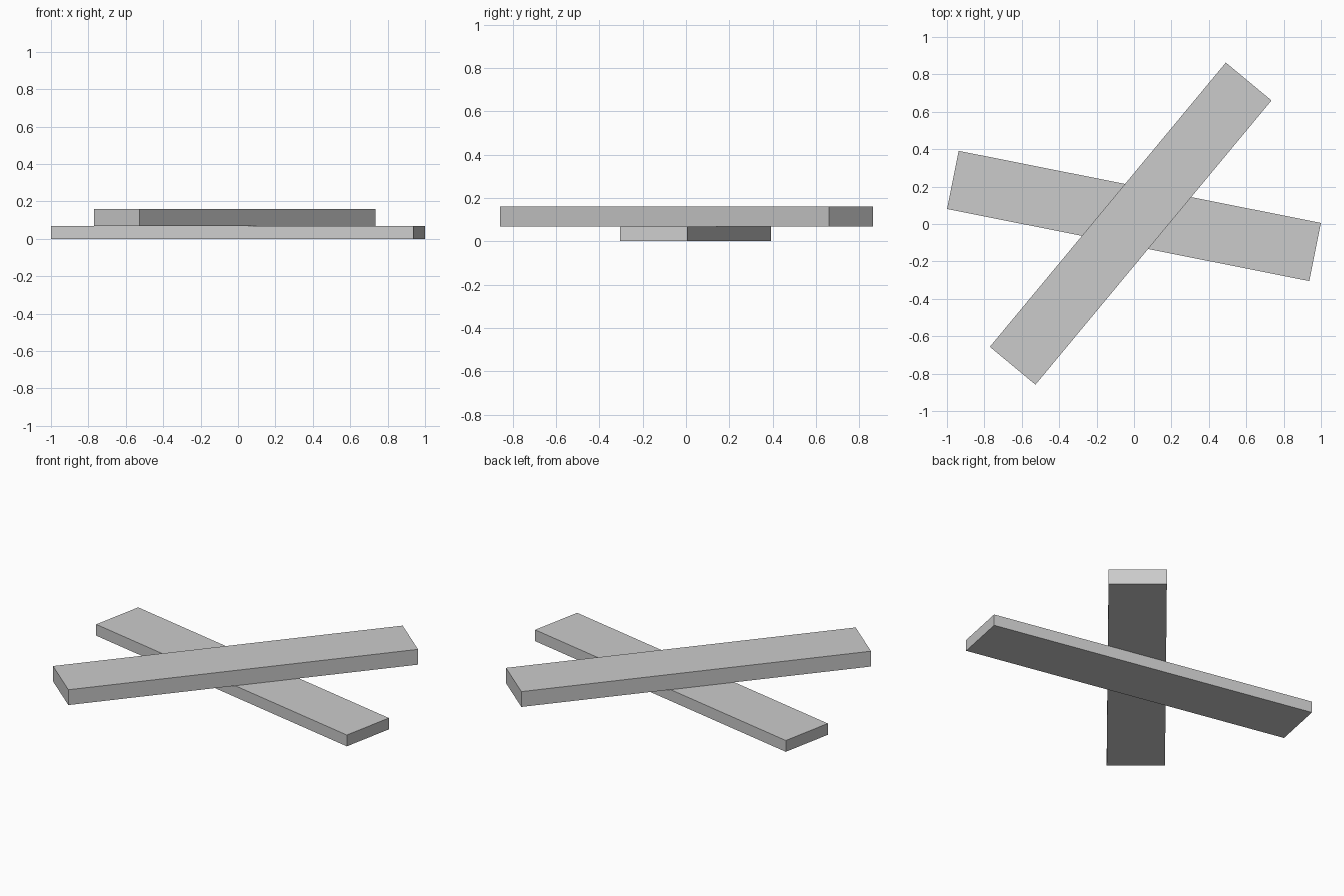
import bpy
from math import radians

cube = bpy.data.objects.get("Cube")
if cube:
    bpy.data.objects.remove(cube, do_unlink=True)

# Plain grey finish shared by both planks
grey = bpy.data.materials.new("light_grey")
grey.use_nodes = True
colour = (0.6, 0.6, 0.6, 1)
grey.diffuse_color = colour
grey.node_tree.nodes["Principled BSDF"].inputs["Base Color"].default_value = colour

LENGTH, WIDTH = 1.975, 0.317


def plank(name, x, y, bottom, top, angle):
    """Flat board lying between two heights, turned about z."""
    bpy.ops.mesh.primitive_cube_add(
        size=1, location=(x, y, (bottom + top) / 2), rotation=(0, 0, radians(angle)))
    board = bpy.context.object
    board.name = name
    board.scale = (LENGTH, WIDTH, top - bottom)
    bpy.ops.object.transform_apply(location=False, rotation=False, scale=True)
    board.data.materials.append(grey)


# Thin plank underneath, thicker one laid across it
plank("lower_plank", 0, 0.043, 0, 0.068, -11.25)
plank("upper_plank", -0.018, 0.002, 0.068, 0.16, 50.3)
